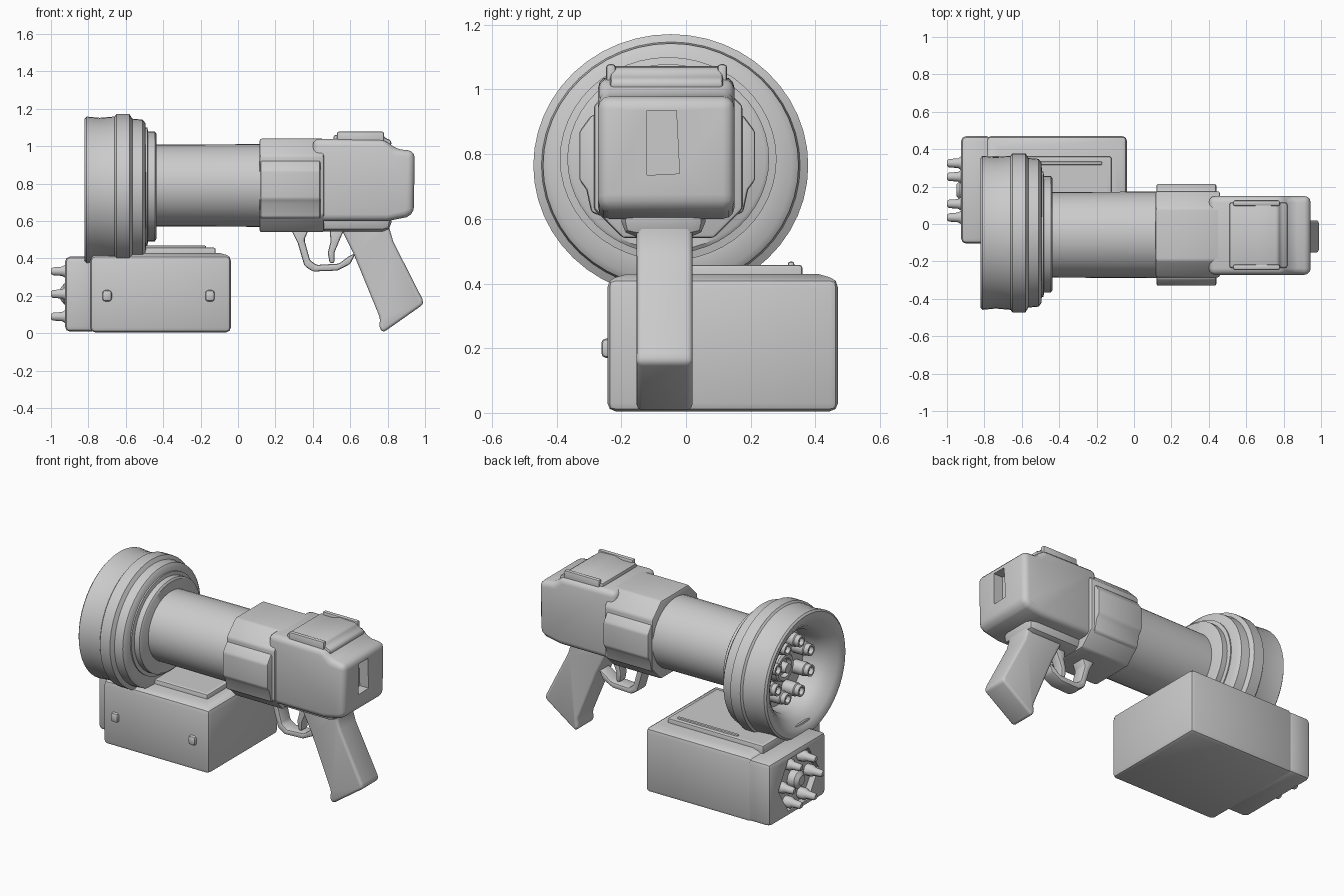
import bpy, bmesh
from math import sin, cos, pi, radians
from mathutils import Vector

if "Cube" in bpy.data.objects:
    bpy.data.objects.remove(bpy.data.objects["Cube"])

AY = -0.055  # barrel axis offset in y


def finish(name, bm, bevel=0.0, segs=2):
    bmesh.ops.remove_doubles(bm, verts=bm.verts, dist=1e-5)
    bmesh.ops.recalc_face_normals(bm, faces=bm.faces)
    if bevel:
        edges = [e for e in bm.edges if e.is_manifold and e.calc_face_angle() > radians(28)]
        bmesh.ops.bevel(bm, geom=edges, offset=bevel, segments=segs, profile=0.5,
                        affect='EDGES', clamp_overlap=True)
    me = bpy.data.meshes.new(name)
    bm.to_mesh(me)
    bm.free()
    ob = bpy.data.objects.new(name, me)
    bpy.context.collection.objects.link(ob)
    return ob


def prism(name, pts, axis, lo, hi, bevel=0.0, segs=2):
    """Extrude a side profile (x,z) along y, or a cross-section (y,z) along x."""
    bm = bmesh.new()
    place = (lambda a, b, t: (a, t, b)) if axis == 'y' else (lambda a, b, t: (t, a, b))
    r0 = [bm.verts.new(place(a, b, lo)) for a, b in pts]
    r1 = [bm.verts.new(place(a, b, hi)) for a, b in pts]
    bm.faces.new(r0)
    bm.faces.new(r1[::-1])
    for i in range(len(pts)):
        j = (i + 1) % len(pts)
        bm.faces.new((r0[i], r0[j], r1[j], r1[i]))
    return finish(name, bm, bevel, segs)


def box(name, x, y, z, bevel=0.0, inset=None):
    """Box from ranges; inset = (margin, height change) applied to the top face."""
    bm = bmesh.new()
    bmesh.ops.create_cube(bm, size=1)
    for v in bm.verts:
        v.co = Vector((x[v.co.x > 0], y[v.co.y > 0], z[v.co.z > 0]))
    if inset:
        top = max(bm.faces, key=lambda f: f.calc_center_median().z)
        bmesh.ops.inset_region(bm, faces=[top], thickness=inset[0])
        for v in top.verts:
            v.co.z += inset[1]
    return finish(name, bm, bevel)


def lathe(name, prof, cy, cz, seg=40, sz=1.0):
    """Revolve (x, radius) points about an axis parallel to x."""
    bm = bmesh.new()
    rings = [[bm.verts.new((x, cy + r * cos(2 * pi * k / seg), cz + sz * r * sin(2 * pi * k / seg)))
              for k in range(seg)] for x, r in prof]
    for a, b in zip(rings, rings[1:]):
        for k in range(seg):
            n = (k + 1) % seg
            bm.faces.new((a[k], a[n], b[n], b[k]))
    bmesh.ops.dissolve_degenerate(bm, dist=1e-6, edges=bm.edges)
    return finish(name, bm)


def cut(target, cutter):
    m = target.modifiers.new("cut", 'BOOLEAN')
    m.operation, m.object, m.solver = 'DIFFERENCE', cutter, 'EXACT'
    bpy.context.view_layer.objects.active = target
    bpy.ops.object.modifier_apply(modifier=m.name)
    bpy.data.objects.remove(cutter)


# Muzzle head with dished front, and stepped collar behind it
lathe("muzzle_head", [(-0.62, 0), (-0.62, 0.255), (-0.72, 0.265), (-0.77, 0.30), (-0.805, 0.345),
                      (-0.82, 0.375), (-0.82, 0.40), (-0.81, 0.412), (-0.74, 0.405), (-0.66, 0.412),
                      (-0.65, 0.425), (-0.58, 0.425), (-0.565, 0.40), (-0.51, 0.395),
                      (-0.495, 0.375), (-0.49, 0.30), (-0.49, 0)], AY + 0.008, 0.765, 48, 0.955)
lathe("muzzle_collar", [(-0.52, 0), (-0.52, 0.335), (-0.485, 0.335), (-0.48, 0.312),
                        (-0.445, 0.312), (-0.437, 0.30), (-0.437, 0)], AY, 0.785, 48, 0.94)
lathe("barrel", [(-0.5, 0), (-0.5, 0.228), (0.2, 0.232), (0.2, 0)], AY - 0.003, 0.79, 40, 0.955)

# Cluster of small barrels inside the head, with a central ring
for k in range(8):
    a = 2 * pi * (k + 0.5) / 8
    lathe(f"inner_barrel_{k}", [(-0.61, 0), (-0.61, 0.042), (-0.70, 0.042), (-0.705, 0.036),
                                (-0.735, 0.036), (-0.735, 0.024), (-0.71, 0.022), (-0.71, 0)],
          AY + 0.18 * cos(a), 0.77 + 0.172 * sin(a), 12)
lathe("inner_hub", [(-0.61, 0), (-0.61, 0.095), (-0.66, 0.09), (-0.67, 0.08), (-0.67, 0.06),
                    (-0.64, 0.055), (-0.64, 0.035), (-0.69, 0.03), (-0.69, 0)], AY, 0.77, 20)

# Receiver: chamfered square section with a plate on each side
hw, hh, c = 0.23, 0.25, 0.09
octagon = [(AY + sy * a, 0.79 + sz * b) for sy, sz, a, b in
           [(1, -1, hw - c, hh), (1, -1, hw, hh - c), (1, 1, hw, hh - c), (1, 1, hw - c, hh),
            (-1, 1, hw - c, hh), (-1, 1, hw, hh - c), (-1, -1, hw, hh - c), (-1, -1, hw - c, hh)]]
prism("receiver", octagon, 'x', 0.115, 0.46, 0.012)
for side, s in (("front", -1), ("back", 1)):
    plate = [(0.18, 0.60), (0.235, 0.62), (0.25, 0.69), (0.272, 0.72),
             (0.272, 0.87), (0.235, 0.92), (0.18, 0.93)]
    prism(f"receiver_plate_{side}", [(AY - 0.003 + s * y, z) for y, z in plate], 'x', 0.12, 0.44, 0.01)

# Rear housing with a rectangular port in its end
rear = prism("rear_housing", [(0.40, 0.60), (0.40, 1.04), (0.79, 1.035), (0.84, 0.985), (0.945, 0.975),
                              (0.94, 0.64), (0.90, 0.62), (0.80, 0.60)], 'y', -0.272, 0.15, 0.04, 3)
cut(rear, prism("port_cutter", [(-0.12, 0.735), (-0.02, 0.74), (-0.03, 0.935), (-0.12, 0.935)],
                'x', 0.88, 1.1))

# Raised top plate with side rails
prism("top_plate", [(0.51, 1.0), (0.51, 1.06), (0.60, 1.058), (0.66, 1.072), (0.77, 1.068),
                    (0.785, 1.045), (0.82, 1.03), (0.82, 1.0)], 'y', -0.235, 0.115, 0.012)
for side, y in (("front", -0.232), ("back", 0.112)):
    box(f"top_rail_{side}", (0.53, 0.78), (y - 0.015, y + 0.015), (1.0, 1.078), 0.01)

# Grip, its flared root, trigger and guard
box("grip_root", (0.40, 0.82), (-0.20, 0.06), (0.545, 0.67), 0.045)
prism("grip", [(0.52, 0.62), (0.56, 0.54), (0.62, 0.42), (0.76, 0.08), (0.755, 0.03), (0.775, 0.003),
               (0.992, 0.155), (0.985, 0.185), (0.83, 0.49), (0.81, 0.56), (0.82, 0.64)],
      'y', -0.153, 0.02, 0.03, 3)
prism("trigger_guard", [(0.28, 0.56), (0.32, 0.48), (0.355, 0.36), (0.40, 0.33), (0.53, 0.335),
                        (0.60, 0.37), (0.63, 0.43), (0.59, 0.41), (0.54, 0.372), (0.42, 0.365),
                        (0.385, 0.39), (0.355, 0.50), (0.38, 0.56)], 'y', -0.105, -0.01, 0.01)
prism("trigger", [(0.49, 0.56), (0.495, 0.49), (0.48, 0.43), (0.49, 0.375), (0.515, 0.375),
                  (0.515, 0.43), (0.54, 0.49), (0.57, 0.56)], 'y', -0.09, -0.025, 0.01)

# Underslung case with sloped top and recessed lid
box("case_body", (-0.79, -0.038), (-0.243, 0.47), (0.005, 0.412), 0.025, (0.09, 0.018))
box("case_lid", (-0.80, -0.12), (-0.14, 0.36), (0.38, 0.458), 0.01, (0.035, 0.0))
box("lid_bar", (-0.60, -0.17), (0.315, 0.335), (0.44, 0.468), 0.008)
for n, x in enumerate((-0.70, -0.15)):
    box(f"case_latch_{n}", (x - 0.025, x + 0.025), (-0.262, -0.22), (0.17, 0.23), 0.015)

# End cap of the case with a hexagonal socket and a ring of connector pins
cap = box("case_end_cap", (-0.925, -0.76), (-0.105, 0.47), (0.008, 0.41), 0.028)
PY, PZ = 0.18, 0.21
cut(cap, prism("socket_cutter", [(PY + 0.205 * cos(k * pi / 3), PZ + 0.19 * sin(k * pi / 3))
                                 for k in range(6)], 'x', -1.1, -0.885))
for k in range(6):
    a = k * pi / 3
    lathe(f"pin_{k}", [(-0.87, 0), (-0.87, 0.036), (-0.925, 0.036), (-0.94, 0.026), (-0.99, 0.022),
                       (-1.0, 0.014), (-1.0, 0)], PY + 0.145 * cos(a), PZ + 0.14 * sin(a), 10)
lathe("socket_centre", [(-0.87, 0), (-0.87, 0.06), (-0.93, 0.055), (-0.95, 0.03), (-0.95, 0)], PY, PZ, 12)

# Smooth shading with crisp edges
bpy.ops.object.select_all(action='SELECT')
bpy.context.view_layer.objects.active = cap
bpy.ops.object.shade_smooth_by_angle(angle=radians(35))
